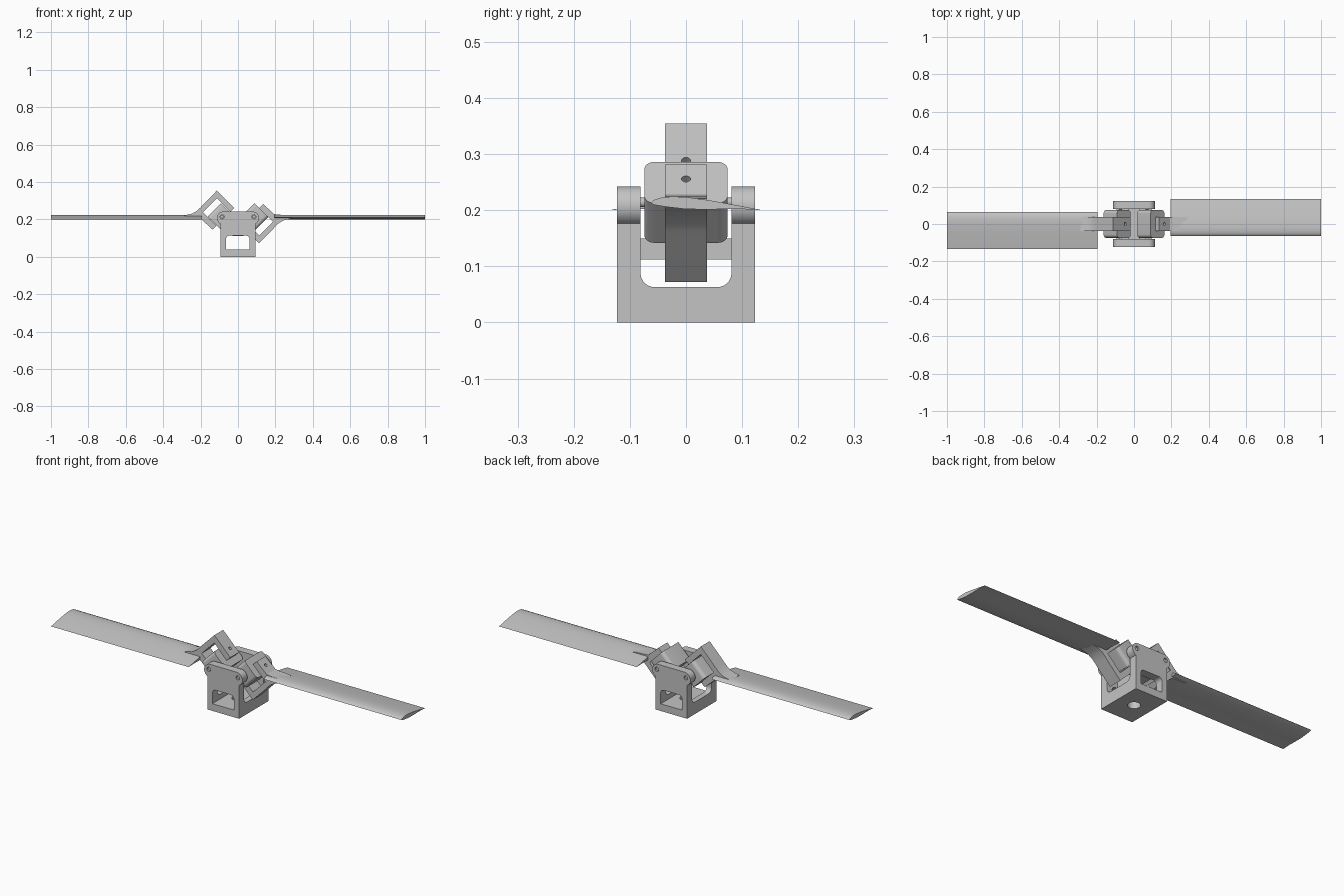
import bpy, bmesh, math
from mathutils import Matrix, Vector

cube = bpy.data.objects.get("Cube")
if cube:
    bpy.data.objects.remove(cube, do_unlink=True)

grey = bpy.data.materials.new("light grey")
grey.use_nodes = True
grey.diffuse_color = (0.55, 0.55, 0.55, 1)
grey.node_tree.nodes["Principled BSDF"].inputs["Base Color"].default_value = (0.55, 0.55, 0.55, 1)

PIN_X, PIN_Z = 0.09, 0.214      # hinge axis
R2 = math.sqrt(2)


def prism(name, points, axis, lo, hi):
    """Extrude a 2D outline along x (points are y, z) or y (points are x, z)."""
    def place(p, d):
        return (d, p[0], p[1]) if axis == "x" else (p[0], d, p[1])
    bm = bmesh.new()
    a = [bm.verts.new(place(p, lo)) for p in points]
    b = [bm.verts.new(place(p, hi)) for p in points]
    bm.faces.new(a)
    bm.faces.new(b[::-1])
    for i in range(len(a)):
        j = (i + 1) % len(a)
        bm.faces.new((a[i], b[i], b[j], a[j]))
    bmesh.ops.recalc_face_normals(bm, faces=bm.faces)
    return finish(name, bm)


def finish(name, bm):
    mesh = bpy.data.meshes.new(name)
    bm.to_mesh(mesh)
    bm.free()
    mesh.materials.append(grey)
    ob = bpy.data.objects.new(name, mesh)
    bpy.context.collection.objects.link(ob)
    return ob


def arc(cx, cz, r, start, end, n=8):
    angles = [math.radians(start + (end - start) * i / n) for i in range(n + 1)]
    return [(cx + r * math.cos(t), cz + r * math.sin(t)) for t in angles]


def rod(name, centre, direction, radius, length):
    bm = bmesh.new()
    bmesh.ops.create_cone(bm, cap_ends=True, segments=24, radius1=radius, radius2=radius, depth=length)
    turn = Vector((0, 0, 1)).rotation_difference(Vector(direction)).to_matrix().to_4x4()
    bm.transform(Matrix.Translation(centre) @ turn)
    return finish(name, bm)


def cut(ob, cutter):
    mod = ob.modifiers.new("cut", "BOOLEAN")
    mod.operation = "DIFFERENCE"
    mod.solver = "EXACT"
    mod.object = cutter
    bpy.context.view_layer.objects.active = ob
    bpy.ops.object.modifier_apply(modifier=mod.name)
    bpy.data.objects.remove(cutter, do_unlink=True)


def smooth(ob, angle=25):
    bpy.ops.object.select_all(action="DESELECT")
    ob.select_set(True)
    bpy.context.view_layer.objects.active = ob
    bpy.ops.object.shade_smooth_by_angle(angle=math.radians(angle))


def window(name):
    outline = [(-0.064, 0.038), (0.062, 0.038)]
    outline += arc(0.042, 0.094, 0.02, 0, 90) + arc(-0.044, 0.094, 0.02, 90, 180)
    return prism(name, outline, "y", -0.2, 0.2)


# Hub floor with filleted inner corners and a centre bore
half = 0.0925
fillet = arc(-0.056, 0.088, 0.025, 180, 270) + arc(0.056, 0.088, 0.025, 270, 360)
floor = prism("hub_floor", [(0.082, 0), (-0.082, 0)] + fillet, "x", -half, half)
cut(floor, window("floor_cutter"))
cut(floor, rod("bore_cutter", (0, 0, 0), (0, 0, 1), 0.03, 0.2))
smooth(floor)

# Side plates with rounded ears, window and pin holes
ear_x, ear_z, ear_r = 0.077, 0.2075, 0.035
right_ear = arc(ear_x, ear_z, ear_r, -64, 90, 14)
left_ear = [(-x, z) for x, z in reversed(right_ear)]
plate = [(-half, 0), (half, 0)] + right_ear + left_ear
for side, label in ((-1, "front"), (1, "back")):
    lo, hi = sorted((side * 0.0815, side * 0.123))
    ob = prism(label + "_plate", plate, "y", lo, hi)
    cut(ob, window("plate_cutter"))
    for sx in (-1, 1):
        cut(ob, rod("pin_cutter", (sx * 0.085, 0, PIN_Z), (0, 1, 0), 0.011, 0.4))
    smooth(ob)

# Cross bar joining the plates
prism("cross_bar", [(-0.082, 0.112), (0.082, 0.112), (0.082, 0.15), (-0.082, 0.15)], "x", -0.03, 0.03)


# Fork outline in sums and differences of x and z, so its legs run at 45 degrees
def diag(s, q):
    return ((s - q) / 2, (s + q) / 2)


fork = [diag(0.2, 0.28), diag(0.242, 0.28), diag(0.242, 0.467)]
fork += [(-0.18, 0.286), (-0.2, 0.264), (-0.22, 0.245), (-0.245, 0.231), (-0.285, 0.222)]
fork += [(-0.285, 0.206), (-0.24, 0.202), (-0.21, 0.201), (-0.193, 0.198)]
fork += [diag(0.01, 0.28), diag(0.052, 0.28), diag(0.052, 0.425), diag(0.2, 0.425)]

# Blade section, leading edge at -y
upper = [(-0.063, 0.213), (-0.058, 0.218), (-0.045, 0.2225), (-0.025, 0.2245),
         (0.0, 0.2235), (0.04, 0.218), (0.09, 0.209), (0.134, 0.2005)]
lower = [(0.09, 0.2025), (0.04, 0.2015), (0.0, 0.202), (-0.035, 0.206), (-0.056, 0.2095)]

for side, label in ((1, "left"), (-1, "right")):
    # Fork: the left one is the right one turned half round the y axis
    outline = [(-x, 0.4265 - z) for x, z in fork] if side > 0 else fork
    ob = prism(label + "_fork", outline, "y", -0.037, 0.037)
    out = Vector((side, 0, -side)) / R2
    centre = Vector((side * PIN_X, 0, PIN_Z))
    hole = centre + out * 0.022
    across = (1, 0, 1)
    cut(ob, rod("fork_cutter", hole, across, 0.008, 0.4))
    smooth(ob)

    # Hinge block, rounded about the fork pin direction
    bm = bmesh.new()
    bmesh.ops.create_cube(bm, size=1)
    bm.transform(Matrix.Diagonal((0.104, 0.148, 0.1, 1)))
    corners = [e for e in bm.edges if abs((e.verts[0].co - e.verts[1].co).z) > 0.05]
    bmesh.ops.bevel(bm, geom=corners, offset=0.018, segments=6, profile=0.5, affect="EDGES")
    bm.transform(Matrix.Translation(centre) @ Matrix.Rotation(math.radians(45), 4, "Y"))
    block = finish(label + "_hinge_block", bm)
    cut(block, rod("block_cutter", hole, across, 0.008, 0.4))
    smooth(block)

    # Hinge pin, slightly recessed in the plates
    smooth(rod(label + "_hinge_pin", (side * 0.085, 0, PIN_Z), (0, 1, 0), 0.0085, 0.234))

    # Blade
    section = [(side * y, z) for y, z in upper + lower]
    lo, hi = sorted((side * 0.195, side * 1.0))
    smooth(prism(label + "_blade", section, "x", lo, hi), 40)
